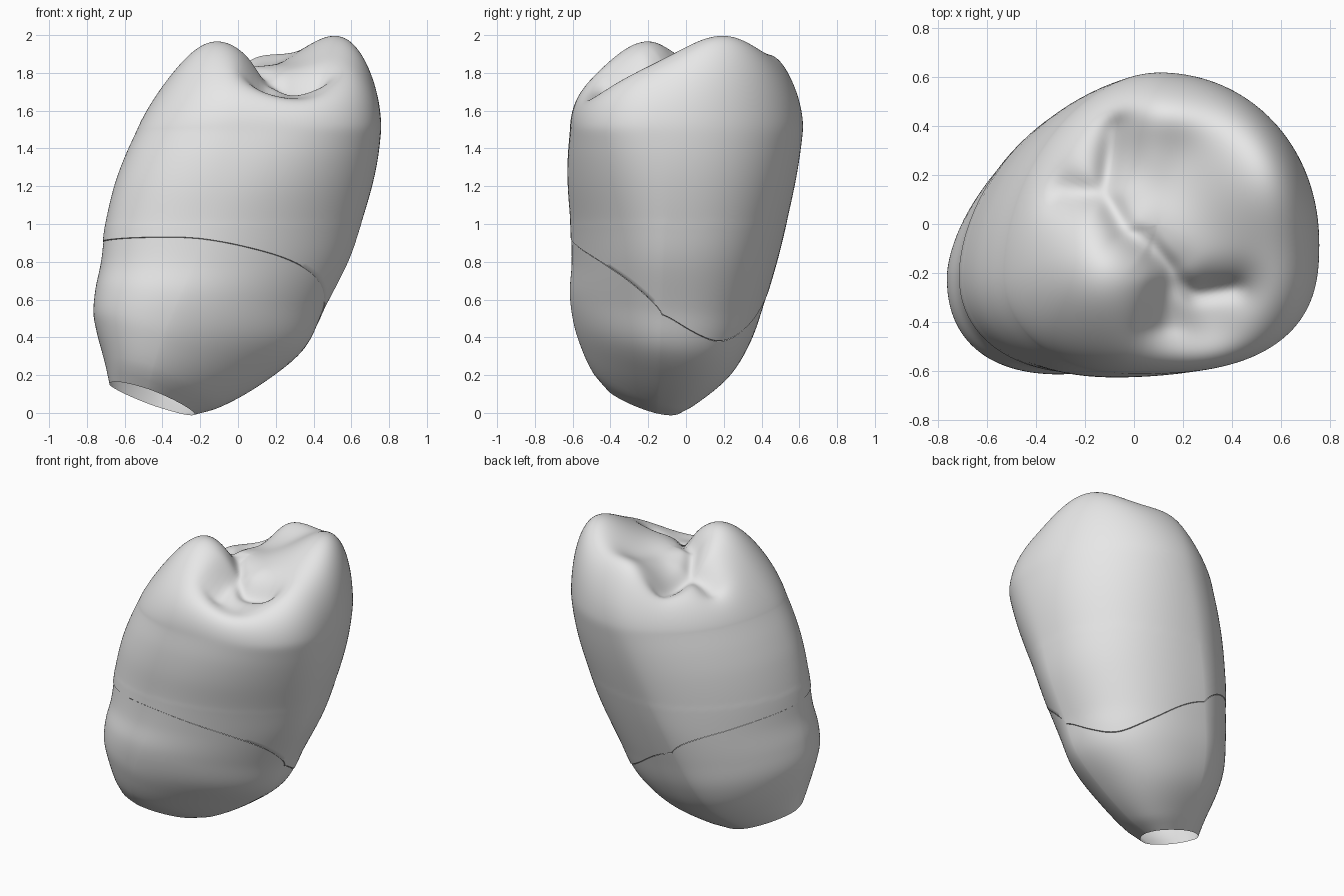
import bpy
import bmesh
from math import sin, cos, pi, exp, hypot, radians
from mathutils import Vector, geometry

if "Cube" in bpy.data.objects:
    bpy.data.objects.remove(bpy.data.objects["Cube"])

SEGMENTS = 144
TOP = 1.5

# Body sections: level, left x, right x, front y, back y, tilt
SECTIONS = [
    (0.08, -0.68, -0.23, -0.42, -0.02, 1.0),
    (0.15, -0.70, -0.09, -0.50, 0.07, 1.0),
    (0.295, -0.745, 0.15, -0.57, 0.245, 0.8),
    (0.43, -0.765, 0.35, -0.60, 0.345, 0.5),
    (0.60, -0.755, 0.455, -0.615, 0.413, 0.25),
    (0.80, -0.725, 0.58, -0.605, 0.48, 0.0),
    (1.00, -0.70, 0.65, -0.61, 0.53, 0.0),
    (1.20, -0.655, 0.71, -0.625, 0.575, 0.0),
    (1.35, -0.602, 0.742, -0.626, 0.602, 0.0),
    (1.50, -0.535, 0.76, -0.615, 0.622, 0.0),
]

# Neck line level by direction in degrees, starting from the left (-x) side
NECK = [(-180, 0.91), (-120, 0.93), (-88, 0.92), (-60, 0.85), (-33, 0.74),
        (-9, 0.62), (13, 0.51), (35, 0.47), (60, 0.53), (85, 0.65),
        (105, 0.75), (125, 0.82), (150, 0.88), (180, 0.91)]

# Chewing-surface bumps and pits: x, y, width x, width y, height
BUMPS = [
    (-0.12, -0.20, 0.29, 0.30, 0.24),
    (0.58, 0.24, 0.36, 0.42, 0.30),
    (0.10, 0.47, 0.24, 0.14, 0.13),
    (0.08, 0.28, 0.10, 0.12, 0.03),
    (0.62, -0.28, 0.16, 0.18, 0.03),
    (0.28, -0.42, 0.17, 0.14, -0.085),
]
FISSURES = [
    [(-0.08, 0.40), (-0.12, 0.12), (-0.04, -0.03), (0.06, -0.09), (0.15, -0.19), (0.12, -0.42)],
    [(-0.30, 0.14), (-0.12, 0.12)],
    [(0.15, -0.22), (0.24, -0.28), (0.42, -0.26)],
]


def spline(table, t):
    """Smooth interpolation of table rows keyed by their first column."""
    last = len(table) - 1
    i = max(k for k in range(last) if k == 0 or table[k][0] <= t)

    def slope(k, c):
        a, b = table[max(k - 1, 0)], table[min(k + 1, last)]
        return (b[c] - a[c]) / (b[0] - a[0])

    p, q = table[i], table[i + 1]
    h = q[0] - p[0]
    u = (t - p[0]) / h
    return [(1 + 2 * u) * (1 - u) ** 2 * p[c] + u * (1 - u) ** 2 * h * slope(i, c)
            + u * u * (3 - 2 * u) * q[c] + u * u * (u - 1) * h * slope(i + 1, c)
            for c in range(1, len(p))]


def mix(a, b, u):
    return a + (b - a) * u


def body_point(angle, t, scale=1.0):
    """Point on the outer wall at a direction and level."""
    left, right, front, back, tilt = spline(SECTIONS, t)
    u = (t - 0.08) / (TOP - 0.08)
    ca, sa = cos(angle), sin(angle)
    mid_x = mix(-0.42, 0.1, u) if sa > 0 else mix(-0.48, 0.0, u)
    mid_y = mix(-0.15, -0.08, u) if ca > 0 else mix(-0.22, -0.2, u)
    # Each quarter has its own fullness, changing from the root to the top
    if ca > 0:
        power = mix(0.78, 0.97, u * u) if sa > 0 else mix(1.32, 0.76, u * u)
    else:
        power = mix(1.27, 1.08, u) if sa > 0 else mix(0.85, 0.94, u)
    x = mid_x + ((right if ca > 0 else left) - mid_x) * abs(ca) ** power
    y = mid_y + ((back if sa > 0 else front) - mid_y) * abs(sa) ** power
    cx, cy = (left + right) / 2, (front + back) / 2
    x, y = mix(cx, x, scale), mix(cy, y, scale)
    return Vector((x, y, t - tilt * (0.31 * (x - cx) + 0.2 * (y - cy))))


def neck_level(angle):
    degrees = (angle * 180 / pi + 180) % 360 - 180
    return spline(NECK, degrees)[0]


def fissure_distance(x, y):
    best = 9.0
    p = Vector((x, y))
    for path in FISSURES:
        for a, b in zip(path, path[1:]):
            a, b = Vector(a), Vector(b)
            f = geometry.intersect_point_line(p, a, b)[1]
            q = a.lerp(b, min(max(f, 0), 1))
            best = min(best, hypot(x - q.x, y - q.y))
    return best


def chewing_height(x, y):
    z = 1.73
    for bx, by, wx, wy, height in BUMPS:
        z += height * exp(-((x - bx) / wx) ** 2 - ((y - by) / wy) ** 2)
    d = fissure_distance(x, y)
    return z - 0.06 * exp(-(d / 0.09) ** 2) - 0.045 * exp(-(d / 0.035) ** 2)


def cap_point(angle, s):
    """Point on the rounded chewing surface, s = 1 at the rim and 0 in the middle."""
    rim = body_point(angle, TOP)
    x, y = mix(0.1, rim.x, s), mix(0.0, rim.y, s)
    lean = max(0, -cos(angle))
    rise = max(0, 1 - s ** (8 - 3 * lean)) ** (0.5 + 0.45 * lean)
    return Vector((x, y, TOP + (chewing_height(x, y) - TOP) * rise))


def make_part(name, rows, material, tip=None):
    """Skin closed rows of points, with an optional point closing the last row."""
    bm = bmesh.new()
    rings = [[bm.verts.new(p) for p in row] for row in rows]
    for low, high in zip(rings, rings[1:]):
        for i in range(SEGMENTS):
            j = (i + 1) % SEGMENTS
            bm.faces.new((low[i], low[j], high[j], high[i]))
    if tip:
        end = bm.verts.new(tip)
        for i in range(SEGMENTS):
            bm.faces.new((rings[-1][i], rings[-1][(i + 1) % SEGMENTS], end))
        # Soften the shoulder and the chewing surface
        for _ in range(8):
            bmesh.ops.smooth_vert(bm, verts=[v for v in bm.verts if v.co.z > 1.0], factor=0.5,
                                  use_axis_x=True, use_axis_y=True, use_axis_z=True)
    mesh = bpy.data.meshes.new(name)
    bm.to_mesh(mesh)
    bm.free()
    obj = bpy.data.objects.new(name, mesh)
    bpy.context.collection.objects.link(obj)
    mesh.materials.append(material)
    bpy.ops.object.select_all(action="DESELECT")
    obj.select_set(True)
    bpy.context.view_layer.objects.active = obj
    bpy.ops.object.shade_smooth_by_angle(angle=radians(50))


grey = bpy.data.materials.new("plain_light_grey")
grey.use_nodes = True
grey.diffuse_color = (0.8, 0.8, 0.8, 1)
grey.node_tree.nodes["Principled BSDF"].inputs["Base Color"].default_value = (0.8, 0.8, 0.8, 1)

angles = [2 * pi * i / SEGMENTS for i in range(SEGMENTS)]
necks = [neck_level(a) for a in angles]

# Root: open at its cut end, ending at the neck line
root_rows = [[body_point(a, mix(0.08, n, k / 28)) for a, n in zip(angles, necks)]
             for k in range(29)]
make_part("root", root_rows, grey)

# Crown: a thin lip at the neck, the wall, then the chewing surface
crown_rows = [[body_point(a, n, 0.99) for a, n in zip(angles, necks)]]
crown_rows += [[body_point(a, mix(n + 0.003, TOP, k / 40), 1 + 0.006 * (1 - k / 40))
                for a, n in zip(angles, necks)] for k in range(41)]
RINGS = 60
for k in range(1, RINGS):
    s = cos(pi / 2 * k / RINGS)
    crown_rows.append([cap_point(a, s) for a in angles])
make_part("crown", crown_rows, grey, tip=cap_point(0, 0))
